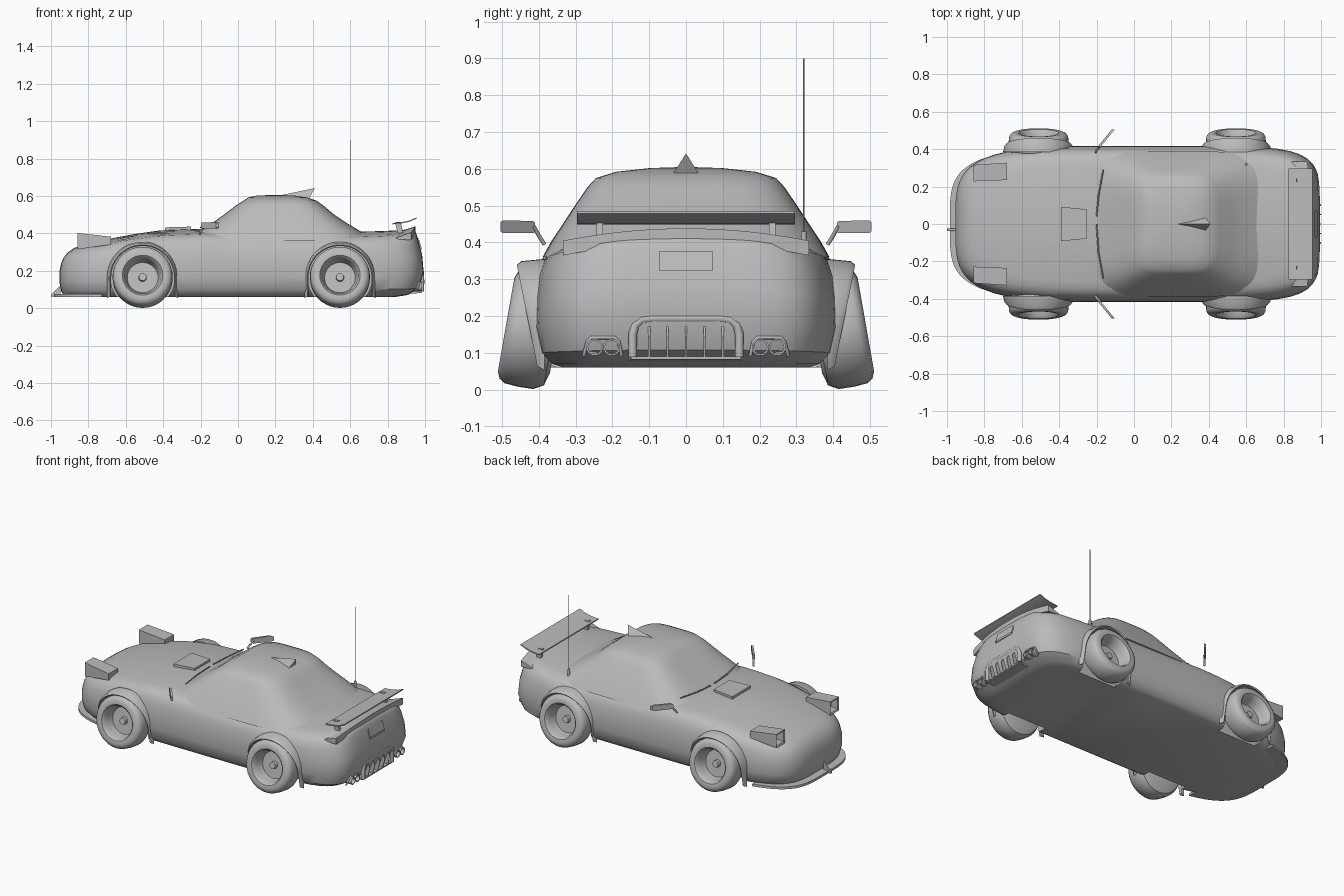
import bpy, bmesh
from math import sin, cos, pi, radians
from mathutils import Matrix, Vector

if "Cube" in bpy.data.objects:
    bpy.data.objects.remove(bpy.data.objects["Cube"], do_unlink=True)

grey = bpy.data.materials.new("body_grey")
grey.use_nodes = True
COLOUR = (0.5, 0.5, 0.5, 1)
grey.diffuse_color = COLOUR
grey.node_tree.nodes["Principled BSDF"].inputs["Base Color"].default_value = COLOUR


def activate(ob):
    for other in bpy.context.view_layer.objects:
        other.select_set(False)
    ob.select_set(True)
    bpy.context.view_layer.objects.active = ob


def smooth(ob, angle=35):
    activate(ob)
    bpy.ops.object.shade_smooth_by_angle(angle=radians(angle))


def loft(name, rings, side=1, angle=35):
    """Skin a list of equal closed rings and cap both ends."""
    bm = bmesh.new()
    rows = [[bm.verts.new((p[0], p[1] * side, p[2])) for p in ring] for ring in rings]
    for a, b in zip(rows, rows[1:]):
        for i in range(len(a)):
            j = (i + 1) % len(a)
            bm.faces.new((a[i], a[j], b[j], b[i]))
    bm.faces.new(rows[0])
    bm.faces.new(rows[-1])
    bmesh.ops.recalc_face_normals(bm, faces=bm.faces)
    me = bpy.data.meshes.new(name)
    bm.to_mesh(me)
    bm.free()
    me.materials.append(grey)
    ob = bpy.data.objects.new(name, me)
    bpy.context.collection.objects.link(ob)
    smooth(ob, angle)
    return ob


def tube(name, points, radius, side=1):
    """Round bar along a path."""
    cu = bpy.data.curves.new(name, "CURVE")
    cu.dimensions = "3D"
    cu.bevel_depth = radius
    cu.bevel_resolution = 2
    cu.use_fill_caps = True
    sp = cu.splines.new("POLY")
    sp.points.add(len(points) - 1)
    for p, (x, y, z) in zip(sp.points, points):
        p.co = (x, y * side, z, 1)
    cu.materials.append(grey)
    ob = bpy.data.objects.new(name, cu)
    bpy.context.collection.objects.link(ob)
    activate(ob)
    bpy.ops.object.convert(target="MESH")
    smooth(bpy.context.object, 50)


def outline(width, front, rear, n_front, n_rear, count=112):
    """Rounded plan shape, evenly spaced round its edge."""
    mid, half = (front + rear) / 2, (rear - front) / 2
    pts = []
    for i in range(count):
        c, s = cos(2 * pi * i / count), sin(2 * pi * i / count)
        n = n_rear if c > 0 else n_front
        r = (abs(c) ** n + abs(s) ** n) ** (-1 / n)
        pts.append((mid + half * c * r, width * s * r))
    return pts


def box_ring(x, y0, y1, z0, z1):
    return [(x, y0, z0), (x, y1, z0), (x, y1, z1), (x, y0, z1)]


DECK = [(-1, .27), (-.95, .285), (-.9, .315), (-.8, .345), (-.6, .39), (-.4, .418),
        (-.2, .425), (.2, .415), (.65, .41), (.8, .412), (.9, .42), (1, .43)]


def deck(x, y):
    for (x0, z0), (x1, z1) in zip(DECK, DECK[1:]):
        if x <= x1:
            return z0 + (z1 - z0) * (x - x0) / (x1 - x0) - .25 * y * y


# Main body: stacked plan outlines, then rings shrinking over the deck
FLOOR = .06
levels = [(0, .355, -.90, .84), (.03, .375, -.93, .91), (.13, .405, -.945, .965),
          (.35, .418, -.955, .993), (.6, .415, -.955, .985), (.8, .405, -.945, .967),
          (.9, .392, -.93, .957), (.96, .375, -.91, .948), (1, .345, -.875, .93)]
rings = [[(x, y, FLOOR + f * (deck(x, y) - FLOOR)) for x, y in outline(w, a, b, 4, 6)]
         for f, w, a, b in levels]
for k in (.9, .78, .64, .48, .32, .16, .02):
    rings.append([(x, y, deck(x, y)) for x, y in outline(.345 * k, -.875 * k, .93 * k, 4, 6)])
body = loft("body", rings)

# Cabin
cabin = [(.36, .39, -.28, .74), (.405, .365, -.215, .665), (.45, .335, -.145, .59),
         (.5, .302, -.075, .515), (.55, .268, -.01, .455), (.575, .245, .03, .42),
         (.592, .19, .055, .37), (.602, .1, .1, .3), (.605, .01, .18, .22)]
loft("cabin", [[(x, y, z) for x, y in outline(w, a, b, 4.5, 4)] for z, w, a, b in cabin])

# Wheels, wheel wells and flared arches
HUB_Z = .165
TYRE = [(.005, .012), (.02, .012), (.022, -.01), (.082, -.01), (.092, .02), (.098, .055),
        (.108, .066), (.13, .068), (.148, .06), (.158, .045), (.161, .01), (.16, -.035),
        (.145, -.062), (.11, -.072), (.005, -.072)]
camber = Matrix.Rotation(radians(10), 3, "X")
for end, cx in (("front", -.51), ("rear", .545)):
    for side, label in ((1, "left"), (-1, "right")):
        hub = Vector((cx, .422, HUB_Z))
        turn = [2 * pi * i / 40 for i in range(40)]
        loft(f"{end}_{label}_wheel",
             [[hub + camber @ Vector((r * cos(t), y, r * sin(t))) for t in turn]
              for r, y in TYRE], side)
        well = loft("well_cutter", [[(cx + .172 * cos(t), y, HUB_Z + .172 * sin(t))
                                     for t in turn] for y in (.31, .6)], side)
        well.hide_render = True
        cut = body.modifiers.new("well", "BOOLEAN")
        cut.operation, cut.solver, cut.object = "DIFFERENCE", "EXACT", well
        activate(body)
        bpy.ops.object.modifier_apply(modifier=cut.name)
        bpy.data.objects.remove(well, do_unlink=True)
        arch = []
        for i in range(37):
            a = radians(-36 + 252 * i / 36)
            cx_a = cos(a) if sin(a) > 0 else (1 if cos(a) > 0 else -1)
            lip = .425 + .035 * sin(a)
            arch.append([(cx + r * cx_a, y, HUB_Z + r * sin(a)) for r, y in
                         ((.19, .385), (.184, lip - .012), (.174, lip), (.168, lip - .006),
                          (.17, .385))])
        loft(f"{end}_{label}_arch", arch, side)
smooth(body)

# Front splitter and tow strap
edge = [p for p in outline(.405, -.985, .95, 4, 4) if p[0] < -.68]
loft("front_splitter", [[(x, y, z) for x, y in edge] for z in (.06, .075)])
loft("tow_strap", [box_ring(-1, -.037, -.025, .06, .072), box_ring(-.95, -.037, -.025, .07, .12)])

# Bonnet scoop
loft("bonnet_scoop", [box_ring(-.39, -.092, .092, .40, .432), box_ring(-.25, -.078, .078, .41, .436)])

# Roof fin
loft("roof_fin", [[(.225, -.002, .6), (.225, .002, .6), (.225, 0, .603)],
                  [(.38, -.036, .585), (.38, .036, .585), (.41, 0, .642)]])

# Parts that come in pairs
for side, label in ((1, "left"), (-1, "right")):
    loft(f"{label}_headlight", [box_ring(-.81, .245, .3, .335, .385),
                                box_ring(-.852, .237, .307, .325, .392),
                                box_ring(-.857, .228, .316, .315, .402),
                                box_ring(-.68, .235, .328, .34, .382)], side)
    tube(f"{label}_mirror_stalk", [(-.205, .385, .395), (-.2, .395, .41), (-.18, .415, .445)], .006, side)
    loft(f"{label}_mirror", [[(x + dx, y, z) for dx, z in
                              ((-.008, z0), (.008, z0), (.008, z1), (-.008, z1))]
                             for x, y, z0, z1 in ((-.19, .41, .43, .453), (-.185, .415, .425, .458),
                                                  (-.118, .497, .425, .46), (-.11, .505, .43, .455))], side)
    tube(f"{label}_wiper", [(-.2, .02 * (side + 1), .432), (-.19, .15, .434), (-.165, .29, .44)], .004, side)
    loft(f"{label}_wing_support", [[(x + dx, y, z) for dx, y in
                                    ((-.015, .225), (.015, .225), (.015, .243), (-.015, .243))]
                                   for x, z in ((.87, .39), (.855, .462))], side)
    for y in (.202, .248):
        loft(f"{label}_exhaust", [[(x, y + r * cos(2 * pi * i / 20), .115 + r * sin(2 * pi * i / 20))
                                   for i in range(20)]
                                  for x, r in ((.92, .023), (.985, .023), (.985, .018), (.95, .018))], side)
    tube(f"{label}_exhaust_surround", [(.965, .175, .092), (.975, .183, .13), (.977, .195, .141),
                                       (.972, .257, .141), (.968, .268, .13), (.955, .278, .092)], .005, side)

# Rear wing
WING = [(.825, .455), (.87, .459), (.915, .468), (.955, .485)]
section = WING + [(x, z - .007) for x, z in reversed(WING)]
loft("rear_wing", [[(x, y, z) for x, z in section] for y in (-.297, .297)])

# Boot lip, following the tail curve
lip = []
for i in range(25):
    y = -.335 + .67 * i / 24
    back = .948 - .35 * abs(y) ** 2.5
    z = .438 - .3 * y * y
    lip.append([(back - .1, y, z - .035), (back - .04, y, z - .014), (back, y, z), (back, y, z - .04)])
loft("boot_lip", lip)

# Diffuser frame and fins
half = [(.145, .088), (.145, .15), (.138, .175), (.12, .19), (.09, .193)]
tube("diffuser_frame", [(.983, y, z) for y, z in half] +
     [(.983, -y, z) for y, z in reversed(half)], .012)
loft("diffuser_sill", [box_ring(.9, -.15, .15, .075, .09), box_ring(.985, -.15, .15, .082, .09)])
for i in range(5):
    y = -.1 + .05 * i
    loft("diffuser_fin", [[(.94, y + d, .08), (.985, y + d, .09), (1, y + d, .145), (.985, y + d, .175)]
                          for d in (-.003, .003)])

# Number plate panel
loft("plate_panel", [box_ring(.94, -.072, .072, .31, .378), box_ring(.981, -.072, .072, .312, .312 + .01),
                     box_ring(.966, -.072, .072, .312, .376)])

# Aerial
tube("aerial_base", [(.6, .32, .37), (.6, .32, .43)], .008)
tube("aerial", [(.6, .32, .42), (.6, .32, .9)], .002)
